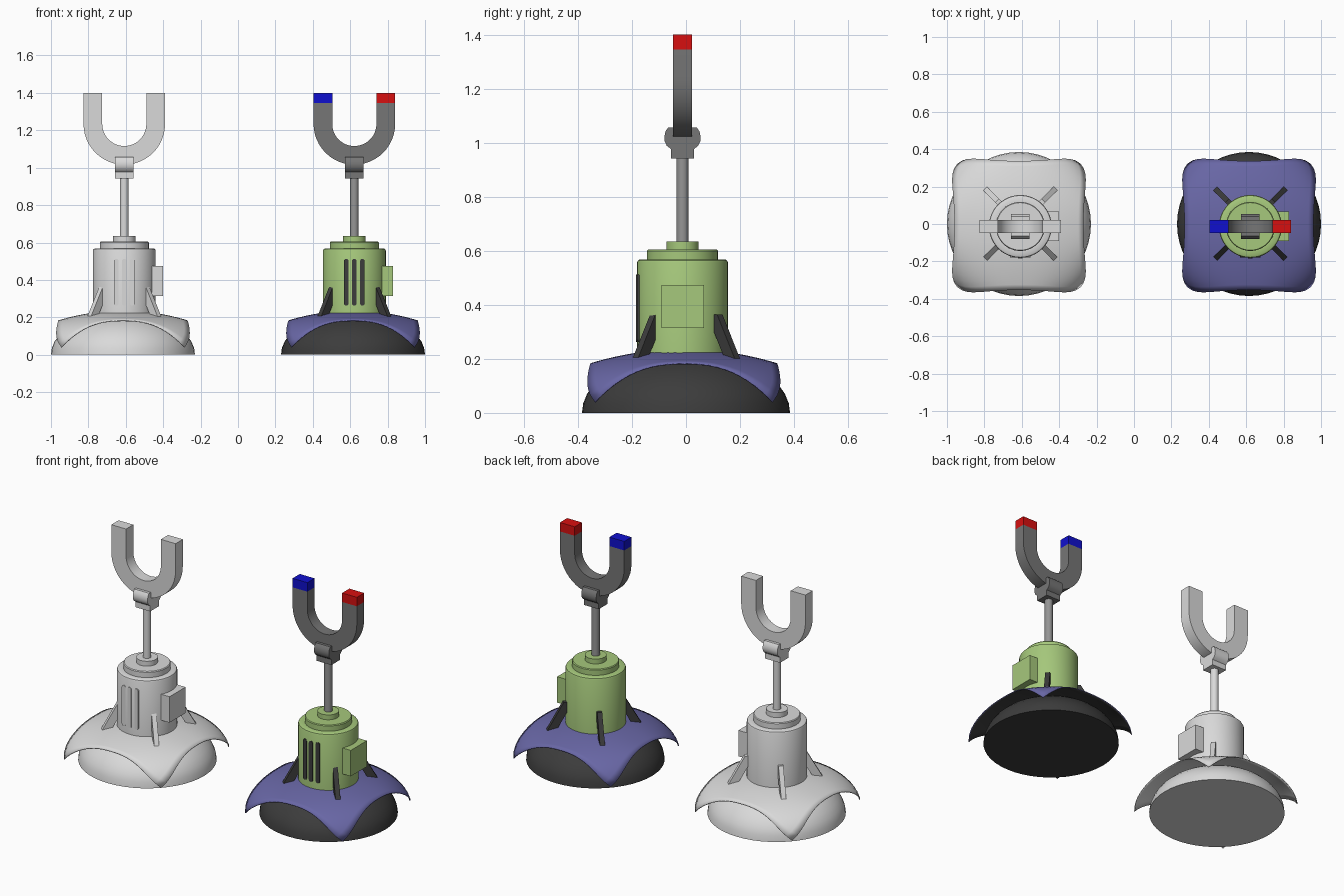
import bpy, bmesh
from math import sin, cos, pi, radians
from mathutils import Matrix, Vector

if "Cube" in bpy.data.objects:
    bpy.data.objects.remove(bpy.data.objects["Cube"], do_unlink=True)


def material(name, rgb):
    m = bpy.data.materials.new(name)
    m.use_nodes = True
    m.diffuse_color = (*rgb, 1)
    m.node_tree.nodes["Principled BSDF"].inputs["Base Color"].default_value = (*rgb, 1)
    return m


LIGHT = material("light grey", (0.7, 0.7, 0.7))
DARK = material("charcoal", (0.045, 0.045, 0.045))
IRON = material("iron grey", (0.18, 0.18, 0.18))
STEEL = material("steel grey", (0.3, 0.3, 0.3))
GREEN = material("green", (0.38, 0.58, 0.2))
CLOTH = material("violet blue", (0.14, 0.135, 0.38))
RED = material("red", (0.68, 0.005, 0.005))
BLUE = material("blue", (0.005, 0.005, 0.62))


def finish(bm, name, mats, origin, angle=35, recalc=True):
    """Turn a bmesh into a smooth-shaded object with sharp edges kept."""
    if recalc:
        bmesh.ops.recalc_face_normals(bm, faces=bm.faces)
    mesh = bpy.data.meshes.new(name)
    bm.to_mesh(mesh)
    bm.free()
    for m in mats:
        mesh.materials.append(m)
    ob = bpy.data.objects.new(name, mesh)
    bpy.context.collection.objects.link(ob)
    ob.location = origin
    bpy.ops.object.select_all(action="DESELECT")
    ob.select_set(True)
    bpy.context.view_layer.objects.active = ob
    bpy.ops.object.shade_smooth_by_angle(angle=radians(angle))
    return ob


def loft(bm, rings, closed=True):
    """Skin a row of equal rings of points, capping both ends."""
    rows = [[bm.verts.new(p) for p in ring] for ring in rings]
    n = len(rows[0])
    strips = []
    for a, b in zip(rows, rows[1:]):
        strips.append([bm.faces.new((a[i], a[(i + 1) % n], b[(i + 1) % n], b[i])) for i in range(n)])
    caps = [bm.faces.new(rows[0]), bm.faces.new(rows[-1])]
    return strips, caps


def lathe(name, profile, mat, origin, steps=48):
    bm = bmesh.new()
    loft(bm, [[(r * cos(2 * pi * i / steps), r * sin(2 * pi * i / steps), z)
               for i in range(steps)] for r, z in profile])
    return finish(bm, name, [mat], origin)


def prism(bm, outline, axis, lo, hi):
    """Extrude a 2D outline along x or y."""
    def put(p, d):
        return (d, p[0], p[1]) if axis == "x" else (p[0], d, p[1])
    loft(bm, [[put(p, lo) for p in outline], [put(p, hi) for p in outline]])


def drape(u, v):
    """Cloth point: gently domed, with drooping corners."""
    def side(a, b):
        return a * (0.345 + 0.03 * b ** 2 - 0.045 * b ** 8)
    z = 0.236 - 0.052 * (u * u + v * v - u * u * v * v) - 0.144 * abs(u * v) ** 2.5
    return side(u, v), side(v, u), z


def build(prefix, cx, grey):
    def pick(m):
        return LIGHT if grey else m

    base = Vector((cx, 0, 0))
    core = Vector((cx + 0.007, -0.013, 0))

    # Dome foot
    steps = 10
    dome = [(0.385 * cos(t), 0.228 * sin(t))
            for t in [i * pi / 2 / steps for i in range(steps)]]
    lathe(prefix + "dome_base", dome + [(0.02, 0.228)], pick(DARK), base)

    # Draped cloth with a dark lining
    bm = bmesh.new()
    n = 24
    grid = [[bm.verts.new(drape(2 * i / n - 1, 2 * j / n - 1)) for j in range(n + 1)]
            for i in range(n + 1)]
    for i in range(n):
        for j in range(n):
            bm.faces.new((grid[i][j], grid[i + 1][j], grid[i + 1][j + 1], grid[i][j + 1]))
    cloth = finish(bm, prefix + "draped_cloth", [pick(CLOTH), pick(DARK)],
                   base + Vector((0, -0.008, 0)), 60, recalc=False)
    mod = cloth.modifiers.new("thickness", "SOLIDIFY")
    mod.thickness = 0.005
    mod.offset = -1
    mod.material_offset = 1

    # Motor housing with stepped top
    lathe(prefix + "motor_housing",
          [(0.168, 0.19), (0.168, 0.557), (0.165, 0.564), (0.158, 0.568), (0.131, 0.568),
           (0.131, 0.6), (0.127, 0.605), (0.06, 0.605), (0.06, 0.635)], pick(GREEN), core)
    lathe(prefix + "rod", [(0.023, 0.62), (0.023, 0.96)], pick(STEEL), core, 24)

    # Vent slots on the front
    bm = bmesh.new()
    for x in (-0.043, 0, 0.043):
        arc = [k * pi / 8 for k in range(9)]
        half = 0.0125
        outline = [(x + half * cos(t), 0.5 + half * sin(t)) for t in arc]
        outline += [(x - half * cos(t), 0.275 - half * sin(t)) for t in arc]
        face = -(0.168 ** 2 - x ** 2) ** 0.5
        prism(bm, outline, "y", face - 0.004, face + 0.005)
    finish(bm, prefix + "vent_slots", [pick(DARK)], core)

    # Junction box on the left side
    bm = bmesh.new()
    prism(bm, [(-0.077, 0.315), (0.079, 0.315), (0.079, 0.474), (-0.077, 0.474)], "x", 0.13, 0.206)
    finish(bm, prefix + "junction_box", [pick(GREEN)], core)

    # Four diagonal struts
    bm = bmesh.new()
    for k in range(4):
        start = len(bm.verts)
        prism(bm, [(0.15, 0.315), (0.215, 0.2), (0.268, 0.2), (0.175, 0.365), (0.15, 0.365)],
              "x", -0.014, 0.014)
        bm.verts.ensure_lookup_table()
        bmesh.ops.rotate(bm, verts=bm.verts[start:],
                         matrix=Matrix.Rotation(pi / 4 + k * pi / 2, 3, "Z"))
    finish(bm, prefix + "struts", [pick(DARK)], core + Vector((0, 0.014, 0)))

    # Clamp under the magnet
    half = [(0.042, 0.942), (0.042, 0.976), (0.058, 0.988), (0.066, 1.005), (0.067, 1.022),
            (0.063, 1.042), (0.052, 1.057), (0.03, 1.057)]
    bm = bmesh.new()
    prism(bm, half + [(-y, z) for y, z in reversed(half)], "x", -0.05, 0.05)
    finish(bm, prefix + "clamp", [pick(IRON)], core)

    # Horseshoe magnet with coloured poles
    path = [(-1, 0, 1.4), (-1, 0, 1.345)]
    path += [(-cos(t), -sin(t), 1.234) for t in [i * pi / 24 for i in range(25)]]
    path += [(1, 0, 1.345), (1, 0, 1.4)]
    rings = [[(c * r, y, z + s * r) for r, y in
              ((0.218, -0.035), (0.218, 0.035), (0.118, 0.035), (0.118, -0.035))]
             for c, s, z in path]
    bm = bmesh.new()
    strips, caps = loft(bm, rings)
    for faces, slot in ((strips[0] + caps[:1], 1), (strips[-1] + caps[1:], 2)):
        for f in faces:
            f.material_index = slot
    finish(bm, prefix + "magnet", [pick(IRON), pick(BLUE), pick(RED)], core)


build("plain_", -0.615, True)
build("painted_", 0.615, False)
